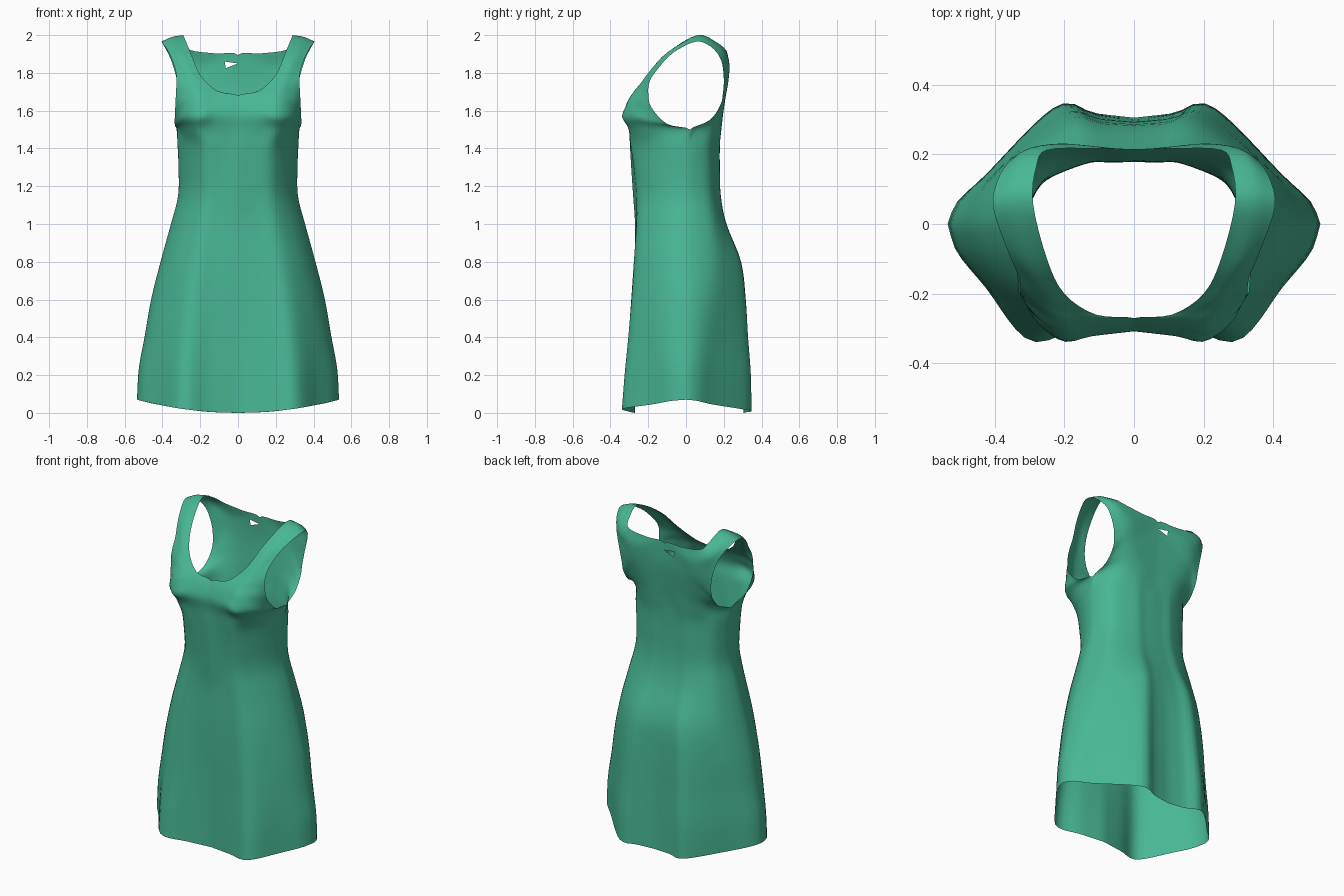
import bpy, bmesh
from mathutils import Vector

if "Cube" in bpy.data.objects:
    bpy.data.objects.remove(bpy.data.objects["Cube"])

COLS = 20    # columns from the centre line to the side seam
STEPS = 4    # rows between neighbouring guide sections


def spline(pts, steps):
    """Smooth curve through the given points."""
    p = [2 * pts[0] - pts[1]] + pts + [2 * pts[-1] - pts[-2]]
    out = []
    for i in range(1, len(p) - 2):
        a, b, c, d = p[i - 1:i + 3]
        for k in range(steps):
            t = k / steps
            out.append(0.5 * (2 * b + (c - a) * t + (2 * a - 5 * b + 4 * c - d) * t ** 2
                              + (3 * b - a - 3 * c + d) * t ** 3))
    return out + [pts[-1]]


def resample(pts, n):
    """Spline through pts, cut into n equal lengths."""
    dense = spline([Vector(p) for p in pts], 12)
    dist = [0.0]
    for a, b in zip(dense, dense[1:]):
        dist.append(dist[-1] + (b - a).length)
    out, j = [], 0
    for k in range(n + 1):
        d = dist[-1] * k / n
        while j < len(dense) - 2 and dist[j + 1] < d:
            j += 1
        f = (d - dist[j]) / max(dist[j + 1] - dist[j], 1e-9)
        out.append(dense[j].lerp(dense[j + 1], min(f, 1)))
    return out


def skirt_section(z, w, centre, lobe, side, lobe_at):
    """Half a horizontal section, from the centre line to the side seam."""
    pts = [(0, centre), (lobe_at * 0.5, centre * 0.6 + lobe * 0.4), (lobe_at, lobe),
           (0.8, side), (0.95, side * 0.45), (1, 0)]
    lift = 0.07 * max(0, 1 - z / 0.4)     # the hem rises towards the sides
    return [(f * w, y, z + lift * f * f) for f, y in pts]


# height, half width, then depth at centre, fold and side
heights = [(0, .535), (.2, .525), (.4, .495), (.6, .46), (.8, .41),
           (1.0, .355), (1.15, .317), (1.3, .315), (1.42, .32)]
front_depth = [(-.27, -.335, -.18), (-.27, -.32, -.18), (-.27, -.302, -.19),
               (-.272, -.285, -.19), (-.272, -.27, -.19), (-.27, -.255, -.175),
               (-.28, -.25, -.17), (-.29, -.265, -.18), (-.297, -.285, -.195)]
back_depth = [(.305, .338, .14), (.30, .335, .145), (.295, .322, .155),
              (.29, .31, .17), (.275, .285, .175), (.21, .21, .15),
              (.183, .18, .13), (.178, .175, .125), (.18, .175, .125)]
front_skirt = [skirt_section(*h, *d, .56) for h, d in zip(heights, front_depth)]
back_skirt = [skirt_section(*h, *d, .42) for h, d in zip(heights, back_depth)]

# bodice sections: neckline or centre line out to the armhole edge
front_bodice = [
    [(0, -.300, 1.50), (.13, -.303, 1.50), (.22, -.29, 1.50), (.29, -.18, 1.50), (.325, .02, 1.50)],
    [(0, -.308, 1.57), (.12, -.322, 1.57), (.21, -.335, 1.565), (.30, -.25, 1.56), (.335, -.10, 1.53)],
    [(0, -.298, 1.62), (.12, -.307, 1.63), (.22, -.31, 1.64), (.30, -.245, 1.64), (.332, -.185, 1.62)],
    [(0, -.27, 1.68), (.13, -.28, 1.685), (.22, -.275, 1.70), (.29, -.235, 1.70), (.328, -.20, 1.70)],
    [(.11, -.26, 1.705), (.23, -.24, 1.745), (.285, -.215, 1.755), (.326, -.19, 1.76)],
    [(.20, -.20, 1.79), (.265, -.19, 1.81), (.332, -.15, 1.82)],
    [(.25, -.10, 1.905), (.31, -.095, 1.91), (.365, -.07, 1.905)]]
shoulder = [[(.29, .06, 2.0), (.35, .06, 1.99), (.405, .05, 1.965)]]
back_bodice = [
    [(.28, .165, 1.96), (.34, .16, 1.95), (.39, .13, 1.94)],
    [(.25, .212, 1.92), (.31, .212, 1.89), (.355, .185, 1.87)],
    [(.12, .217, 1.903), (.23, .23, 1.83), (.325, .20, 1.77)],
    [(0, .213, 1.895), (.2, .225, 1.76), (.312, .195, 1.69)],
    [(0, .215, 1.77), (.18, .213, 1.69), (.27, .19, 1.65), (.31, .18, 1.62)],
    [(0, .20, 1.63), (.16, .197, 1.60), (.26, .165, 1.58), (.315, .12, 1.545)],
    [(0, .185, 1.52), (.14, .185, 1.51), (.25, .135, 1.50), (.325, .02, 1.50)]]

# one sheet running from the front hem over the shoulder to the back hem
sections = front_skirt + front_bodice + shoulder + back_bodice + back_skirt[::-1]
rows = [resample(s, COLS) for s in sections]
columns = [spline([r[c] for r in rows], STEPS) for c in range(COLS + 1)]
last = len(columns[0]) - 1
for p in columns[0]:
    p.x = max(p.x, 0)
for i in range(len(front_skirt) * STEPS + 1):      # close the side seam
    columns[-1][last - i] = columns[-1][i].copy()

bm = bmesh.new()
for side in (1, -1):
    grid = [[bm.verts.new((p.x * side, p.y, max(p.z, 0))) for p in col] for col in columns]
    for c in range(COLS):
        for r in range(last):
            q = [grid[c][r], grid[c + 1][r], grid[c + 1][r + 1], grid[c][r + 1]]
            bm.faces.new(q if side > 0 else q[::-1])
bmesh.ops.remove_doubles(bm, verts=bm.verts, dist=0.0005)

# small triangular opening below the back neckline
tri = [Vector((-.07, 0, 1.86)), Vector((0, 0, 1.85)), Vector((-.065, 0, 1.825))]
edges = [(a, (b - a).cross(Vector((0, 1, 0)))) for a, b in zip(tri, tri[1:] + tri[:1])]
mid = sum(tri, Vector()) / 3


def near_opening():
    return [f for f in bm.faces if f.calc_center_median().y > .15
            and abs(f.calc_center_median().x + .035) < .08 and f.calc_center_median().z > 1.77]


for co, no in edges:
    faces = near_opening()
    geom = faces + list({e for f in faces for e in f.edges}) + list({v for f in faces for v in f.verts})
    bmesh.ops.bisect_plane(bm, geom=geom, plane_co=co, plane_no=no, dist=1e-5)
hole = [f for f in near_opening()
        if all((f.calc_center_median() - co).dot(no) * (mid - co).dot(no) > 0 for co, no in edges)]
bmesh.ops.delete(bm, geom=hole, context='FACES')
bmesh.ops.recalc_face_normals(bm, faces=bm.faces)
for f in bm.faces:
    f.smooth = True

mesh = bpy.data.meshes.new("dress")
bm.to_mesh(mesh)
bm.free()
dress = bpy.data.objects.new("dress", mesh)
bpy.context.collection.objects.link(dress)

green = bpy.data.materials.new("sea green cloth")
green.diffuse_color = (0.065, 0.47, 0.30, 1)
green.use_nodes = True
green.node_tree.nodes["Principled BSDF"].inputs["Base Color"].default_value = green.diffuse_color
mesh.materials.append(green)
